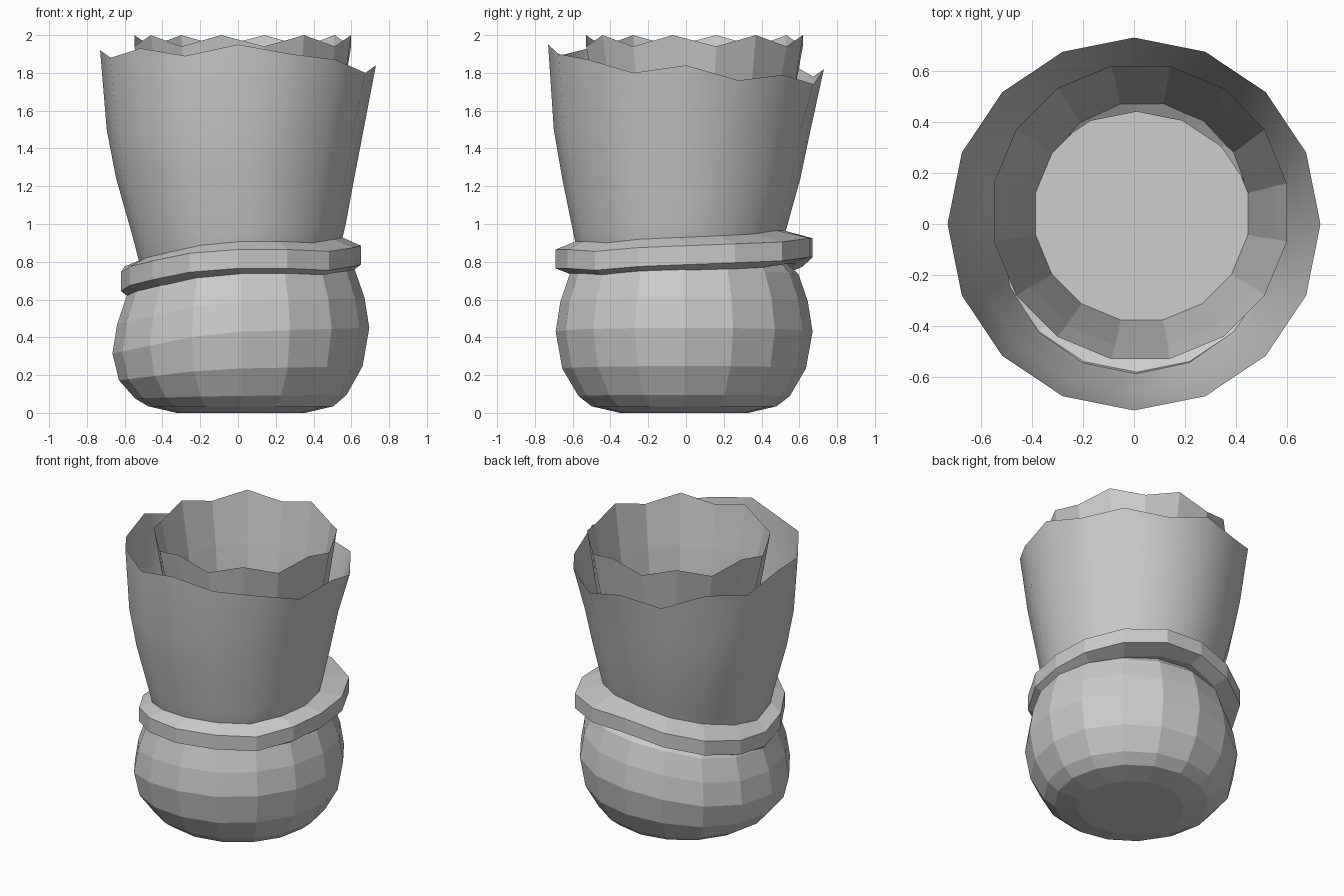
import bpy
import bmesh
from math import cos, sin, pi, radians

SIDES = 16

default_cube = bpy.data.objects.get("Cube")
if default_cube:
    bpy.data.objects.remove(default_cube, do_unlink=True)

grey = bpy.data.materials.new("plain grey cloth")
grey.use_nodes = True
grey.diffuse_color = (0.6, 0.6, 0.6, 1)
shader = next(n for n in grey.node_tree.nodes if n.type == "BSDF_PRINCIPLED")
shader.inputs["Base Color"].default_value = grey.diffuse_color
shader.inputs["Roughness"].default_value = 0.8


def ring(cx, cy, radius, z, tilt=0, turn=0, slump=0):
    """One ring of points; tilt raises its left side, slump drops its right side."""
    points = []
    for i in range(SIDES):
        a = 2 * pi * i / SIDES + turn
        x, y = radius * cos(a), radius * sin(a)
        points.append((cx + x, cy + y, z + tilt * x - slump * max(0, -x - 0.15)))
    return points


def loft(name, rings, caps=False, closed=False, smooth=False):
    """Skin a stack of rings into a surface."""
    bm = bmesh.new()
    rows = [[bm.verts.new(p) for p in r] for r in rings]
    pairs = list(zip(rows, rows[1:]))
    if closed:
        pairs.append((rows[-1], rows[0]))
    for low, high in pairs:
        for i in range(SIDES):
            j = (i + 1) % SIDES
            bm.faces.new((low[i], low[j], high[j], high[i]))
    if caps:
        bm.faces.new(rows[0][::-1])
        bm.faces.new(rows[-1])
    if closed:
        bmesh.ops.recalc_face_normals(bm, faces=bm.faces)
    for face in bm.faces:
        face.smooth = smooth
    mesh = bpy.data.meshes.new(name)
    bm.to_mesh(mesh)
    bm.free()
    mesh.materials.append(grey)
    obj = bpy.data.objects.new(name, mesh)
    bpy.context.collection.objects.link(obj)
    return obj


# Belly: rounded, faceted, slumping to one side and closed inside the neck
belly = [
    # radius, height, tilt, slump
    (0.34, 0, 0, 0),
    (0.49, 0.035, 0, 0),
    (0.56, 0.09, 0.01, 0.02),
    (0.645, 0.235, 0.02, 0.1),
    (0.68, 0.43, 0.03, 0.18),
    (0.655, 0.59, 0.03, 0.2),
    (0.605, 0.735, 0.03, 0.22),
    (0.5, 0.83, 0.08, 0),
]
loft("belly", [ring(0.015, -0.01, r, z, t, 0, s) for r, z, t, s in belly], caps=True)

# Inner mouth: faceted funnel with a zigzag rim
half_step = radians(11.25)
mouth = [
    ring(0.03, 0.04, 0.42, 0.8, 0.08, half_step),
    ring(0.03, 0.04, 0.475, 1.25, 0, half_step),
    ring(0.03, 0.045, 0.53, 1.65, 0, half_step),
]
rim = ring(0.025, 0.045, 0.585, 2.0, 0, half_step)
mouth.append([(x, y, z - 0.06 * ((i + 1) % 2)) for i, (x, y, z) in enumerate(rim)])
loft("inner_mouth", mouth)

# Collar: smooth outer layer with an uneven rim, running down behind the tie
rim_heights = [1.84, 1.76, 1.79, 1.74, 1.82, 1.78, 1.87, 1.83,
               1.92, 1.88, 1.93, 1.89, 1.95, 1.90, 1.87, 1.80]
collar = [
    ring(0.01, -0.03, 0.5, 0.74, 0.08),
    ring(0.01, -0.04, 0.535, 0.85, 0.08),
    ring(0.005, -0.035, 0.565, 0.97, 0.05),
    ring(-0.015, -0.025, 0.63, 1.24),
    ring(-0.015, -0.02, 0.68, 1.5),
    [(x, y, h) for (x, y, z), h in zip(ring(0, 0, 0.73, 0), rim_heights)],
]
loft("collar", collar, smooth=True)

# Tie: wavy band, bulging and rising at the back left, snug to neck and belly
tie_radii = [0.65, 0.68, 0.72, 0.71, 0.67, 0.67, 0.68, 0.65,
             0.62, 0.62, 0.64, 0.67, 0.69, 0.68, 0.68, 0.66]
tie_heights = [0.84, 0.85, 0.86, 0.88, 0.88, 0.83, 0.78, 0.73,
               0.70, 0.73, 0.76, 0.80, 0.82, 0.82, 0.81, 0.83]
outer = [(r * cos(2 * pi * i / SIDES), r * sin(2 * pi * i / SIDES))
         for i, r in enumerate(tie_radii)]
neck = ring(0.01, -0.04, 0.54, 0)
throat = ring(0.01, -0.03, 0.47, 0)
under = ring(0.015, -0.005, 0.59, 0)
section = [(under, -0.09), (outer, -0.055), (outer, 0.045),
           (neck, 0.09), (throat, 0.05), (throat, -0.07)]
tie = [[(p[0], p[1], h + lift) for p, h in zip(loop, tie_heights)]
       for loop, lift in section]
loft("tie_band", tie, closed=True)
